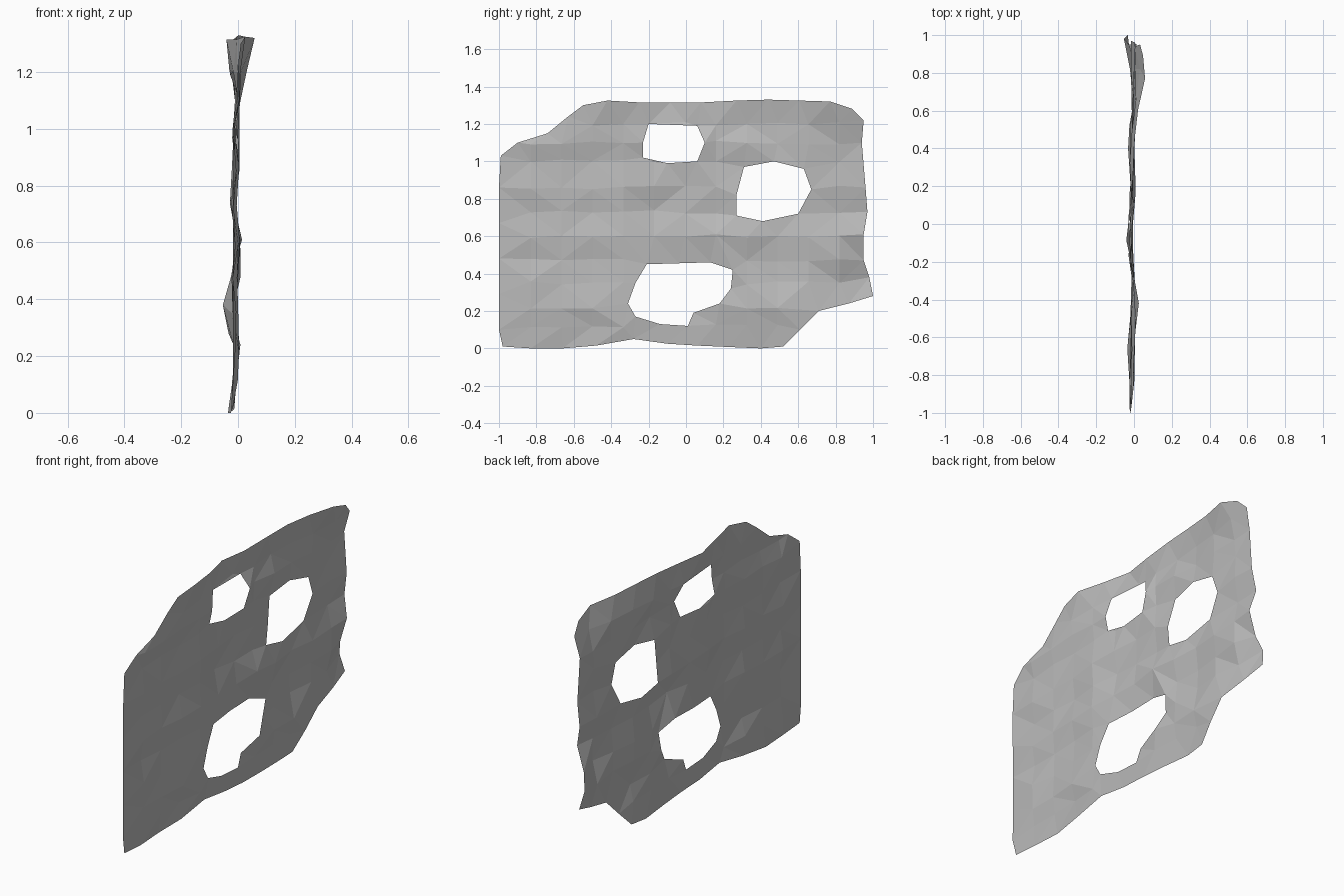
import bpy
import bmesh
import random
from mathutils import Vector
from mathutils.geometry import delaunay_2d_cdt

random.seed(4)

default_cube = bpy.data.objects.get("Cube")
if default_cube:
    bpy.data.objects.remove(default_cube, do_unlink=True)

# Ragged outer edge of the cloth, as (y, z)
OUTLINE = [
    (-.98, .01), (-.83, 0), (-.66, 0), (-.48, .015), (-.28, .05), (-.1, .025),
    (.06, .015), (.4, 0), (.52, .01), (.61, .1), (.71, .2), (.87, .24),
    (1, .28), (.98, .38), (.95, .47), (.95, .61), (.97, .73), (.96, .86),
    (.94, 1.1), (.95, 1.22), (.89, 1.28), (.77, 1.32), (.44, 1.33),
    (.27, 1.325), (.08, 1.315), (-.25, 1.315), (-.42, 1.325), (-.55, 1.3),
    (-.63, 1.24), (-.74, 1.15), (-.9, 1.1), (-.99, 1.03), (-1, .86), (-1, .1),
]

# Torn holes: upper, side and lower
HOLES = [
    [(-.2, 1.2), (.06, 1.19), (.1, 1.1), (.06, 1), (-.1, .99), (-.23, 1.02),
     (-.23, 1.1)],
    [(.31, .97), (.47, 1), (.63, .96), (.67, .85), (.6, .72), (.41, .68),
     (.27, .71), (.27, .82)],
    [(-.21, .45), (.13, .46), (.25, .42), (.24, .32), (.18, .24), (.04, .19),
     (.01, .12), (-.14, .13), (-.27, .17), (-.31, .24), (-.27, .35)],
]

# Horizontal ripples: (height, strength)
RIPPLES = [
    (0, -.4), (.12, -.1), (.22, .4), (.35, .1), (.47, -.2), (.6, .4),
    (.73, -.3), (.86, .2), (1, -.2), (1.1, .1), (1.2, -.2), (1.33, .5),
]

# Upright waves: (y, middle depth) and (y, ripple size)
WAVES = [(-1, -.018), (-.88, -.01), (-.6, -.014), (-.33, -.003), (-.1, -.014),
         (.1, -.008), (.5, -.012), (.63, -.002), (.8, 0), (1, -.01)]
SIZES = [(-1, .008), (-.88, .03), (-.6, .03), (-.33, .014), (-.1, .028),
         (.5, .028), (.63, .012), (.8, .03), (1, .025)]

# Local folds: (y, z, depth, radius)
FOLDS = [
    (.8, 1.33, .045, .15), (.94, 1.24, .02, .1), (-.08, 1.33, -.05, .11),
    (.99, .34, -.05, .11), (.78, .35, -.025, .08), (.9, .5, .02, .08),
    (-.6, 1.14, .025, .08), (-.48, 1.33, .025, .1), (-.05, .74, -.012, .12),
    (-.6, .12, -.012, .07), (-.6, .24, .012, .07),
]


def split_long_edges(loop, longest):
    """Add evenly spaced points along the long sides of a loop."""
    points = []
    for a, b in zip(loop, loop[1:] + loop[:1]):
        a, b = Vector(a), Vector(b)
        steps = max(1, round((b - a).length / longest))
        points += [a.lerp(b, i / steps) for i in range(steps)]
    return points


def inside(point, loop):
    """Even-odd test of a point against a closed loop."""
    result = False
    for a, b in zip(loop, loop[1:] + loop[:1]):
        if (a.y > point.y) != (b.y > point.y):
            if point.x < a.x + (point.y - a.y) * (b.x - a.x) / (b.y - a.y):
                result = not result
    return result


def in_cloth(point):
    return inside(point, border) and not any(inside(point, h) for h in holes)


def sample(table, t):
    """Straight-line value between the entries of a table."""
    for (t0, v0), (t1, v1) in zip(table, table[1:]):
        if t <= t1:
            return v0 + (v1 - v0) * (t - t0) / (t1 - t0)
    return table[-1][1]


def depth(y, z):
    """Sideways offset of the cloth at a point."""
    wobble = sample(RIPPLES, z) + random.uniform(-.35, .35)
    x = sample(WAVES, y) + sample(SIZES, y) * wobble
    for fold_y, fold_z, amount, radius in FOLDS:
        distance = (Vector((y, z)) - Vector((fold_y, fold_z))).length
        x += amount * max(0, 1 - distance / (2 * radius))
    return x


# Boundary loops and their edges
border = split_long_edges(OUTLINE, .17)
holes = [split_long_edges(h, .18) for h in HOLES]
points, edges = [], []
for loop in [border] + holes:
    start, count = len(points), len(loop)
    points += loop
    edges += [(start + i, start + (i + 1) % count) for i in range(count)]

# Woven grid of inner points, kept clear of the torn edges
boundary = list(points)
for z, _ in RIPPLES[1:-1]:
    for column in range(12):
        p = Vector((-.83 + column * .165, z + random.uniform(-.01, .01)))
        if in_cloth(p) and min((p - q).length for q in boundary) > .06:
            points.append(p)

flat_points, _, triangles, *_ = delaunay_2d_cdt(points, edges, [], 0, 1e-5)

# Cloth sheet
bm = bmesh.new()
verts = [bm.verts.new((depth(p.x, p.y), p.x, p.y)) for p in flat_points]
for tri in triangles:
    centre = sum((flat_points[i] for i in tri), Vector((0, 0))) / len(tri)
    if in_cloth(centre):
        face = bm.faces.new([verts[i] for i in tri])
        face.normal_update()
        if face.normal.x < 0:
            face.normal_flip()
bmesh.ops.delete(bm, geom=[v for v in bm.verts if not v.link_faces], context='VERTS')
mesh = bpy.data.meshes.new("torn_cloth")
bm.to_mesh(mesh)
bm.free()
cloth = bpy.data.objects.new("torn_cloth", mesh)
bpy.context.collection.objects.link(cloth)

# Plain grey fabric
fabric = bpy.data.materials.new("grey_fabric")
fabric.use_nodes = True
grey = (.5, .5, .5, 1)
fabric.diffuse_color = grey
fabric.node_tree.nodes["Principled BSDF"].inputs["Base Color"].default_value = grey
mesh.materials.append(fabric)
